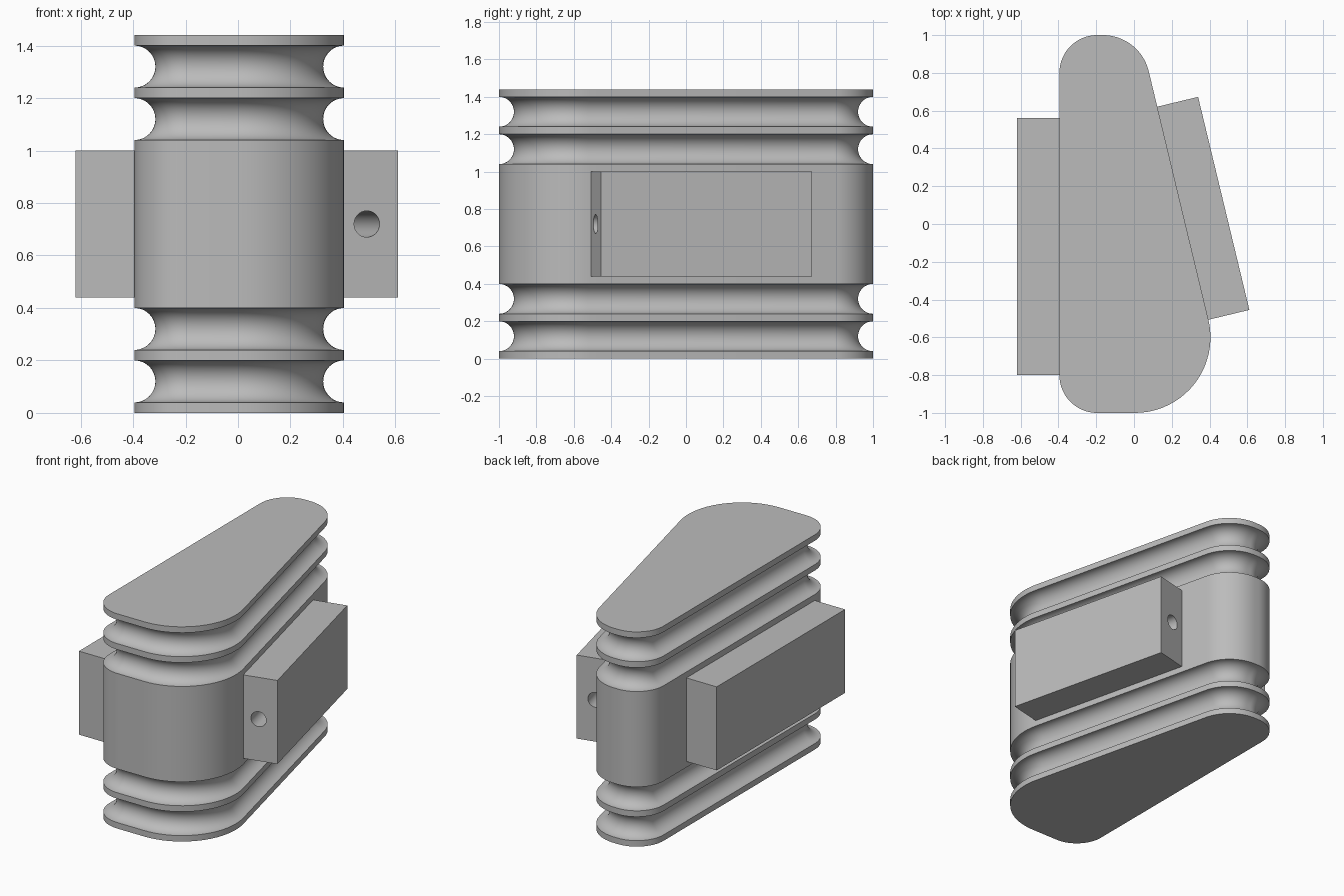
import bpy, bmesh, math
from mathutils import Matrix, Vector

cube = bpy.data.objects.get("Cube")
if cube:
    bpy.data.objects.remove(cube, do_unlink=True)

grey = bpy.data.materials.new("plain_grey")
grey.use_nodes = True
GREY = (0.5, 0.5, 0.5, 1)
grey.diffuse_color = GREY
grey.node_tree.nodes["Principled BSDF"].inputs["Base Color"].default_value = GREY

SLANT = math.atan2(0.234, 0.972)      # direction the tapered side faces
HEIGHT, GROOVE = 1.44, 0.08


def make_object(name, bm):
    bmesh.ops.recalc_face_normals(bm, faces=bm.faces)
    mesh = bpy.data.meshes.new(name)
    bm.to_mesh(mesh)
    bm.free()
    obj = bpy.data.objects.new(name, mesh)
    obj.data.materials.append(grey)
    bpy.context.collection.objects.link(obj)
    return obj


def activate(obj):
    bpy.ops.object.select_all(action="DESELECT")
    obj.select_set(True)
    bpy.context.view_layer.objects.active = obj


def outline(inset):
    """Tapered plan with four rounded corners, shrunk by inset."""
    corners = [  # centre x, centre y, radius, start angle, end angle
        (0.005, -0.6, 0.4, -math.pi / 2, SLANT),
        (-0.165, 0.75, 0.25, SLANT, math.pi / 2),
        (-0.195, 0.8, 0.2, math.pi / 2, math.pi),
        (-0.195, -0.8, 0.2, math.pi, math.pi * 1.5),
    ]
    steps = 20
    for x, y, radius, start, end in corners:
        for i in range(steps + 1):
            a = start + (end - start) * i / steps
            yield x + (radius - inset) * math.cos(a), y + (radius - inset) * math.sin(a)


# Body: stacked outlines, pulled in along half-round grooves
profile = [(0, 0)]
for centre in (0.12, 0.32, 1.12, 1.32):
    for i in range(25):
        a = math.pi * i / 24
        profile.append((GROOVE * math.sin(a), centre - GROOVE * math.cos(a)))
profile.append((0, HEIGHT))

bm = bmesh.new()
rings = [[bm.verts.new((x, y, z)) for x, y in outline(inset)] for inset, z in profile]
for low, high in zip(rings, rings[1:]):
    for i in range(len(low)):
        j = (i + 1) % len(low)
        bm.faces.new((low[i], low[j], high[j], high[i]))
bm.faces.new(rings[0])
bm.faces.new(rings[-1])
body = make_object("grooved_body", bm)
activate(body)
bpy.ops.object.shade_smooth_by_angle(angle=math.radians(30))


def side_block(name, start, angle, length, depth):
    """Block standing out from a wall at start, drilled lengthwise."""
    place = Matrix.Translation((*start, 0.72)) @ Matrix.Rotation(angle, 4, "Z")
    sink = 0.01
    bm = bmesh.new()
    bmesh.ops.create_cube(bm, size=1)
    bmesh.ops.scale(bm, vec=(depth + sink, length, 0.56), verts=bm.verts)
    bmesh.ops.translate(bm, vec=((depth - sink) / 2, length / 2, 0), verts=bm.verts)
    bm.transform(place)
    block = make_object(name, bm)

    bm = bmesh.new()
    bmesh.ops.create_cone(bm, cap_ends=True, segments=40, radius1=0.05,
                          radius2=0.05, depth=length + 0.2)
    bm.transform(place @ Matrix.Translation((0.1, length / 2, 0))
                 @ Matrix.Rotation(math.pi / 2, 4, "X"))
    drill = make_object("hole_cutter", bm)
    drill.hide_render = True

    cut = block.modifiers.new("hole", "BOOLEAN")
    cut.operation, cut.object, cut.solver = "DIFFERENCE", drill, "EXACT"
    activate(block)
    bpy.ops.object.modifier_apply(modifier=cut.name)
    bpy.data.objects.remove(drill, do_unlink=True)
    activate(block)
    bpy.ops.object.shade_smooth_by_angle(angle=math.radians(30))


# Drilled blocks on the straight and the tapered side
side_block("right_block", (-0.395, 0.56), math.pi, 1.36, 0.225)
side_block("left_block", (0.394, -0.507), SLANT, 1.16, 0.223)
